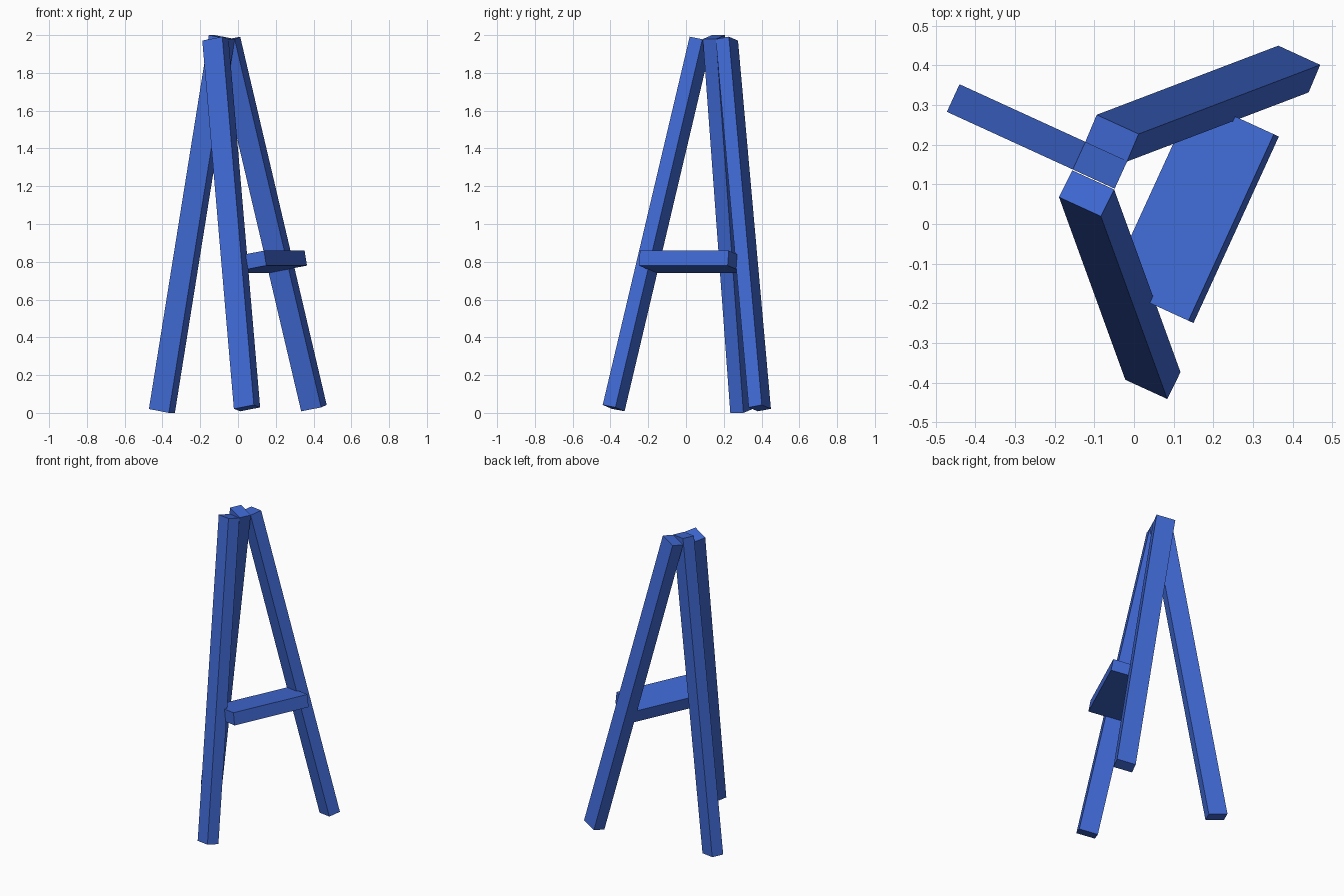
import bpy
from math import radians
from mathutils import Matrix, Vector

if "Cube" in bpy.data.objects:
    bpy.data.objects.remove(bpy.data.objects["Cube"])

TURN = radians(-24.6)   # whole easel is turned about z
TILT = radians(10)      # lean of every leg
MID = 0.097             # sideways centre of the easel before turning

paint = bpy.data.materials.new("blue_paint")
paint.diffuse_color = (0.05, 0.14, 0.65, 1)
paint.use_nodes = True
paint.node_tree.nodes["Principled BSDF"].inputs["Base Color"].default_value = paint.diffuse_color


def beam(name, loc, size, roll, pitch):
    """Box in the easel's own frame (x = facing direction, y = sideways)."""
    pos = Matrix.Rotation(TURN, 3, 'Z') @ Vector(loc)
    bpy.ops.mesh.primitive_cube_add(size=1, location=pos, rotation=(roll, pitch, TURN))
    ob = bpy.context.object
    ob.name = name
    ob.scale = size
    bpy.ops.object.transform_apply(location=False, rotation=False, scale=True)
    ob.data.materials.append(paint)


LEG = (0.118, 0.0765, 2.01)

# two front legs splayed sideways and leaning back
for side, name in ((-1, "front_leg_left"), (1, "front_leg_right")):
    beam(name, (0.031, MID + side * 0.251, 1.0), LEG, side * TILT, -TILT)

# single back leg leaning forward
beam("back_leg", (-0.314, MID + 0.002, 1.0), LEG, 0, TILT)

# canvas ledge between the front legs, square to their lean
beam("ledge", (0.123, MID - 0.003, 0.80), (0.224, 0.517, 0.08), 0, -TILT)
